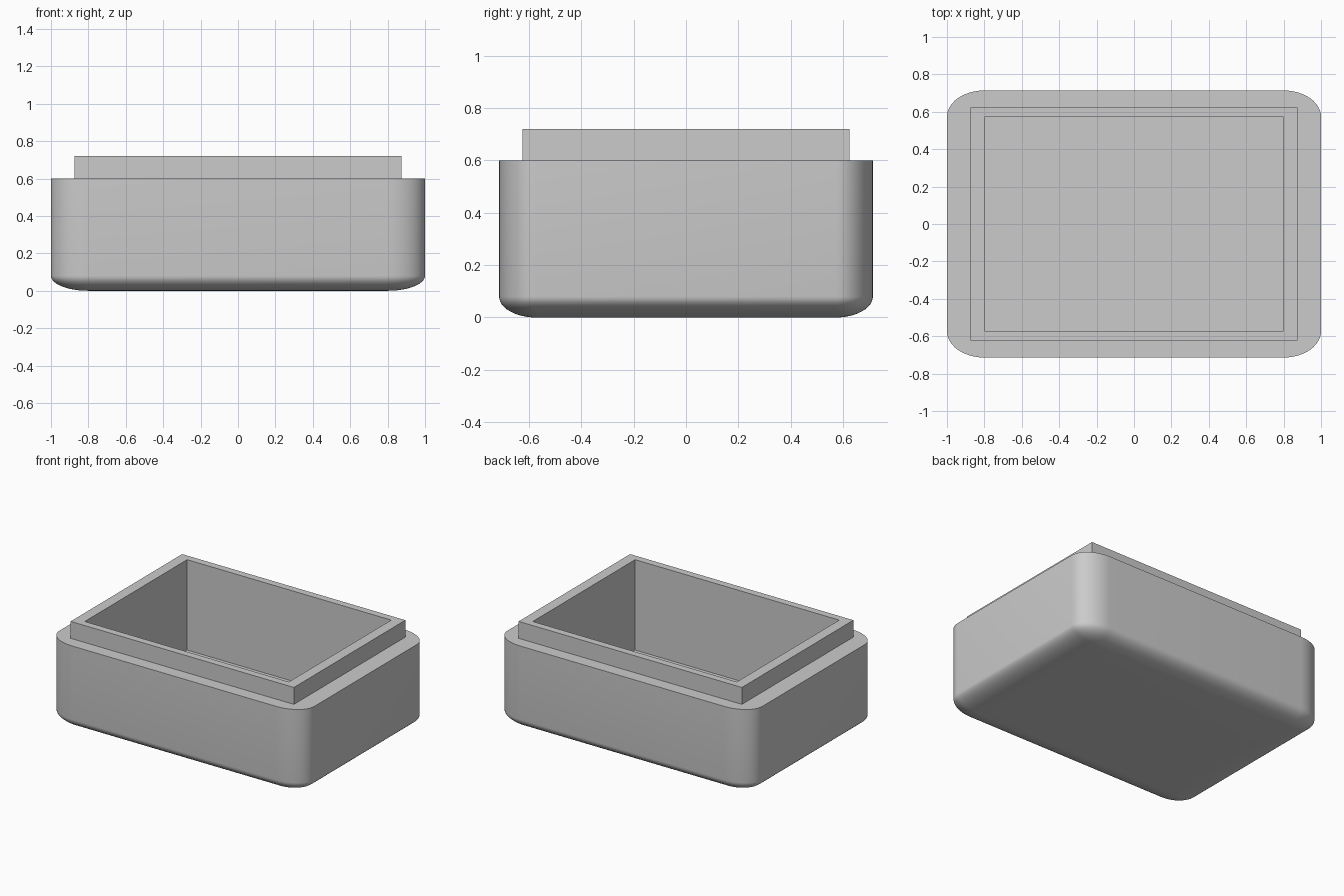
import bpy, bmesh, math

if "Cube" in bpy.data.objects:
    bpy.data.objects.remove(bpy.data.objects["Cube"])

SEG = 12                      # segments per rounded corner
CX, CY = 0.80, 0.573          # corner centres, also the cavity half-size
RX, RY, RZ = 0.20, 0.141, 0.08  # rounding radii along each axis


def ring(bm, cx, cy, rx, ry, z):
    """Rounded rectangle loop; zero radii give a sharp rectangle."""
    verts = []
    for q, (sx, sy) in enumerate(((1, 1), (-1, 1), (-1, -1), (1, -1))):
        for i in range(SEG + 1):
            a = (q + i / SEG) * math.pi / 2
            verts.append(bm.verts.new((sx * cx + rx * math.cos(a),
                                       sy * cy + ry * math.sin(a), z)))
    return verts


bm = bmesh.new()
loops = []
# rounded underside, rising to the straight walls
for i in range(SEG, -1, -1):
    p = i / SEG * math.pi / 2
    c = max(0.0, math.cos(p))
    loops.append(ring(bm, CX, CY, RX * c, RY * c, RZ * (1 - math.sin(p))))
# shoulder, raised rim, cavity walls and floor
loops.append(ring(bm, CX, CY, RX, RY, 0.60))
for x, y, z in ((0.875, 0.624, 0.60), (0.875, 0.624, 0.72),
                (CX, CY, 0.72), (CX, CY, RZ)):
    loops.append(ring(bm, x, y, 0, 0, z))
for a, b in zip(loops, loops[1:]):
    for i in range(len(a)):
        j = (i + 1) % len(a)
        bm.faces.new((a[i], a[j], b[j], b[i]))
# underside and cavity floor
corners = range(0, 4 * (SEG + 1), SEG + 1)
bm.faces.new([loops[0][i] for i in reversed(corners)])
bm.faces.new([loops[-1][i] for i in corners])
bmesh.ops.remove_doubles(bm, verts=bm.verts, dist=1e-5)
bmesh.ops.recalc_face_normals(bm, faces=bm.faces)

mesh = bpy.data.meshes.new("box_base")
bm.to_mesh(mesh)
bm.free()
box = bpy.data.objects.new("box_base", mesh)
bpy.context.collection.objects.link(box)

grey = bpy.data.materials.new("light_grey")
grey.diffuse_color = (0.6, 0.6, 0.6, 1)
grey.use_nodes = True
grey.node_tree.nodes["Principled BSDF"].inputs["Base Color"].default_value = grey.diffuse_color
mesh.materials.append(grey)

# smooth rounding, crisp rim edges
bpy.context.view_layer.objects.active = box
box.select_set(True)
bpy.ops.object.shade_smooth_by_angle(angle=math.radians(35))
